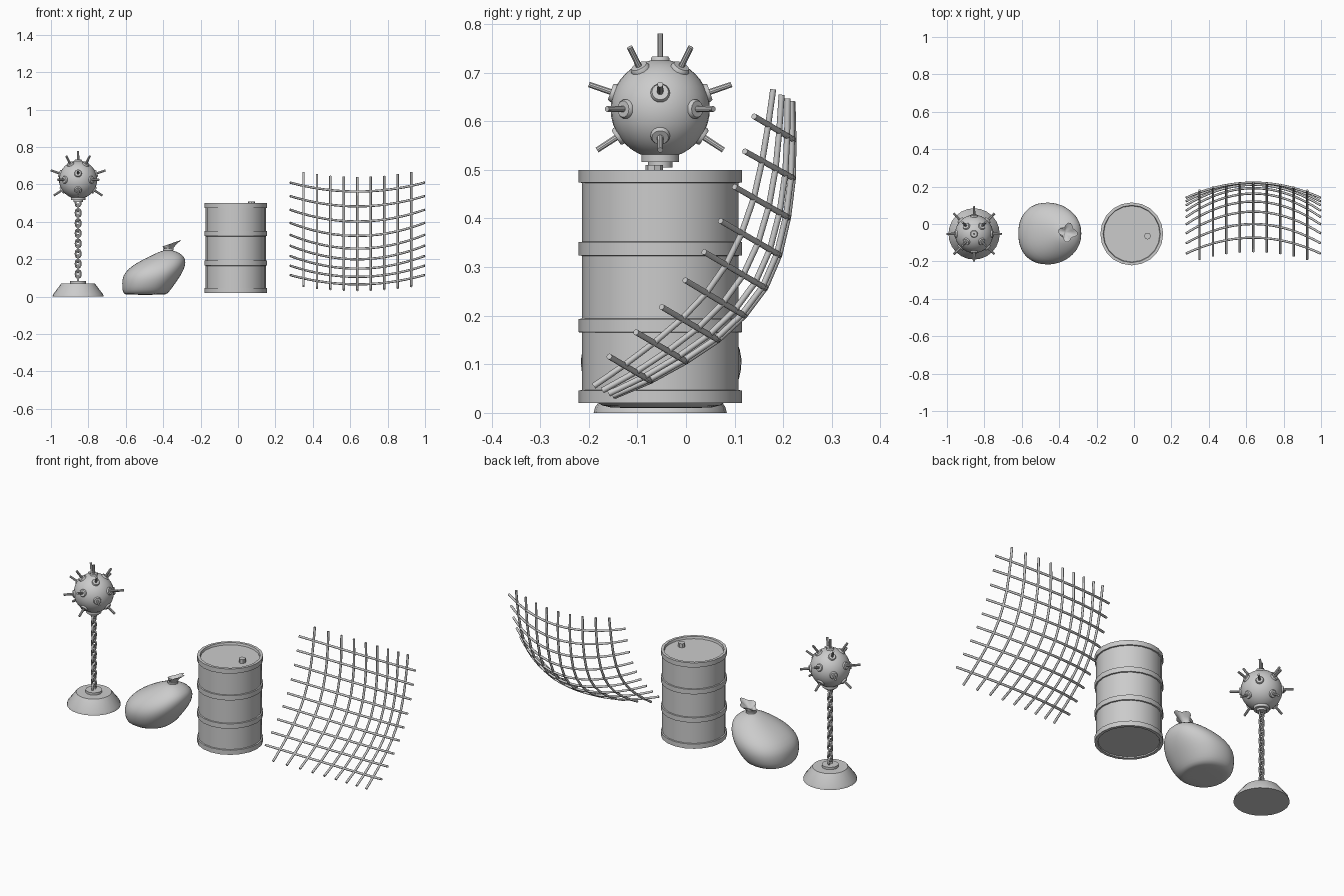
import bpy, bmesh, math
from mathutils import Vector

if "Cube" in bpy.data.objects:
    bpy.data.objects.remove(bpy.data.objects["Cube"])

def finish(name, bm, angle=35, sub=0):
    bmesh.ops.recalc_face_normals(bm, faces=bm.faces[:])
    me = bpy.data.meshes.new(name)
    bm.to_mesh(me)
    bm.free()
    ob = bpy.data.objects.new(name, me)
    bpy.context.collection.objects.link(ob)
    if sub:
        m = ob.modifiers.new("smooth", 'SUBSURF')
        m.levels = m.render_levels = sub
    bpy.ops.object.select_all(action='DESELECT')
    ob.select_set(True)
    bpy.context.view_layer.objects.active = ob
    bpy.ops.object.shade_smooth_by_angle(angle=math.radians(angle))
    return ob

def loft(bm, rings, closed=False, caps=True):
    rs = [[bm.verts.new(p) for p in r] for r in rings]
    n = len(rs[0])
    pairs = list(zip(rs, rs[1:])) + ([(rs[-1], rs[0])] if closed else [])
    for a, b in pairs:
        for i in range(n):
            j = (i + 1) % n
            bm.faces.new((a[i], a[j], b[j], b[i]))
    if caps and not closed:
        bm.faces.new(rs[0])
        bm.faces.new(rs[-1])

def lathe(bm, profile, origin, axis=(0, 0, 1), n=24):
    # profile: (radius, distance along axis)
    q = Vector(axis).to_track_quat('Z', 'Y')
    o = Vector(origin)
    loft(bm, [[o + q @ Vector((r * math.cos(2 * math.pi * i / n), r * math.sin(2 * math.pi * i / n), h))
               for i in range(n)] for r, h in profile])

def tube(bm, pts, r, n=8, closed=False, up=(0, 0, 1)):
    rings, c = [], len(pts)
    for k, p in enumerate(pts):
        a = pts[(k - 1) % c] if closed or k else p
        b = pts[(k + 1) % c] if closed or k < c - 1 else p
        t = (b - a).normalized()
        s = t.cross(Vector(up)).normalized()
        w = s.cross(t)
        rings.append([p + r * (math.cos(2 * math.pi * i / n) * s + math.sin(2 * math.pi * i / n) * w)
                      for i in range(n)])
    loft(bm, rings, closed)

# --- Spiked mine: base, chain, ball, spikes
MX, MY, MZ = -0.855, -0.053, 0.625
bm = bmesh.new()
lathe(bm, [(.137, 0), (.134, .012), (.09, .07)], (MX, MY, 0))
lathe(bm, [(.042, .065), (.042, .083)], (MX, MY, 0))
finish("mine_anchor", bm)

bm = bmesh.new()
pitch, count = 0.0272, 16
for k in range(count):
    c = Vector((MX, MY, .094 + pitch * k))
    side = Vector((1, 0, 0)) if k % 2 else Vector((0, 1, 0))
    pts = []
    for i in range(14):
        a = 2 * math.pi * i / 14
        z = .012 * math.sin(a) + (.008 if math.sin(a) > 0.01 else -.008 if math.sin(a) < -.01 else 0)
        pts.append(c + side * .013 * math.cos(a) + Vector((0, 0, z)))
    tube(bm, pts, .0052, 6, True, Vector((0, 0, 1)).cross(side))
finish("mine_chain", bm, 60)

bm = bmesh.new()
bmesh.ops.create_uvsphere(bm, u_segments=32, v_segments=20, radius=.102)
bmesh.ops.translate(bm, verts=bm.verts[:], vec=(MX, MY, MZ))
finish("mine_ball", bm)

bm = bmesh.new()
lathe(bm, [(.039, .516), (.039, .535)], (MX, MY, 0))
lathe(bm, [(.025, .505), (.025, .518)], (MX, MY, 0), n=16)
finish("mine_collar", bm)

bm = bmesh.new()
dirs = [(90, 0)]
for elev, start in ((55, 45), (19, 0), (0, 45), (-33, 0)):
    dirs += [(elev, start + 90 * i) for i in range(4)]
for e, a in dirs:
    e, a = math.radians(e), math.radians(a)
    d = (math.cos(e) * math.cos(a), math.cos(e) * math.sin(a), math.sin(e))
    lathe(bm, [(.02, .09), (.02, .103), (.017, .108)], (MX, MY, MZ), d, 14)
    lathe(bm, [(.0065, .1), (.006, .155)], (MX, MY, MZ), d, 10)
finish("mine_spikes", bm)

# --- Tied sack: stacked slanted cross-sections (z, x min, x max, half depth)
sections = [(.01, -.59, -.40, .09), (.012, -.61, -.38, .125), (.035, -.62, -.36, .148), (.07, -.621, -.335, .163),
            (.11, -.618, -.307, .17), (.15, -.588, -.286, .158), (.185, -.535, -.278, .13),
            (.215, -.475, -.285, .095), (.238, -.425, -.32, .055), (.248, -.398, -.35, .026)]
bm = bmesh.new()
rings = []
for z, x0, x1, ry in sections:
    r = []
    for i in range(24):
        a = 2 * math.pi * i / 24
        c, s = math.cos(a), math.sin(a)
        f = lambda v: math.copysign(abs(v) ** .9, v)
        r.append(((x0 + x1) / 2 + (x1 - x0) / 2 * f(c), -.051 + ry * f(s), z))
    rings.append(r)
loft(bm, rings)
finish("sack_body", bm, 60, 1)

# Gathered, wavy neck of the sack
bm = bmesh.new()
rings = []
for z, x, r, w in [(.24, -.374, .024, 0), (.256, -.37, .021, .05), (.27, -.362, .03, .15),
                   (.286, -.353, .044, .22), (.276, -.356, .026, .2), (.264, -.366, .01, 0)]:
    ring = []
    for i in range(24):
        a = 2 * math.pi * i / 24
        q = r * (1 + w * math.cos(4 * a + .6))
        dx = q * math.cos(a)
        ring.append((x + dx, -.045 + q * math.sin(a), z + (.35 * dx if z > .265 else 0)))
    rings.append(ring)
loft(bm, rings)
finish("sack_neck", bm, 50)
bm = bmesh.new()
lathe(bm, [(.02, .245), (.028, .248), (.028, .257), (.02, .26)], (-.372, -.045, 0), n=16)
finish("sack_tie", bm)

# --- Barrel with four hoops and a recessed lid
BX, BY = -.012, -.053
bm = bmesh.new()
R, B = .168, .161
lathe(bm, [(.15, .026), (.152, .02), (R, .02), (R, .046), (B, .047), (B, .165), (R, .166), (R, .193), (B, .194),
           (B, .323), (R, .324), (R, .351), (B, .352), (B, .473), (R, .474), (R, .5), (.153, .5), (.15, .488)],
      (BX, BY, 0), n=20)
finish("barrel", bm, 30)
bm = bmesh.new()
lathe(bm, [(.018, .485), (.018, .51)], (.072, -.065, 0), n=8)
finish("barrel_cap", bm)

# --- Curved net of rods; side and middle curves as (y, z), top to bottom
edge = [(.157, .68), (.14, .61), (.121, .538), (.1, .465), (.071, .395), (.037, .331), (-.002, .273),
        (-.05, .218), (-.103, .166), (-.158, .116), (-.213, .067)]
mid = [(.219, .64), (.221, .562), (.22, .483), (.21, .402), (.192, .325), (.163, .257), (.12, .2),
       (.066, .15), (.0, .106), (-.073, .066), (-.149, .034)]
def net_point(u, k):
    w = 1 - u * u
    (ey, ez), (my, mz) = edge[k], mid[k]
    return Vector((.638 + .36 * u, ey + (my - ey) * w, ez + (mz - ez) * w))

bm = bmesh.new()
for k in range(1, 10):
    tube(bm, [net_point(-1 + i / 10, k) for i in range(21)], .0062)
finish("net_cross_rods", bm, 50)
bm = bmesh.new()
for j in range(9):
    tube(bm, [net_point((j - 4) / 5, k) for k in range(11)], .0062, up=(1, 0, 0))
finish("net_upright_rods", bm, 50)
